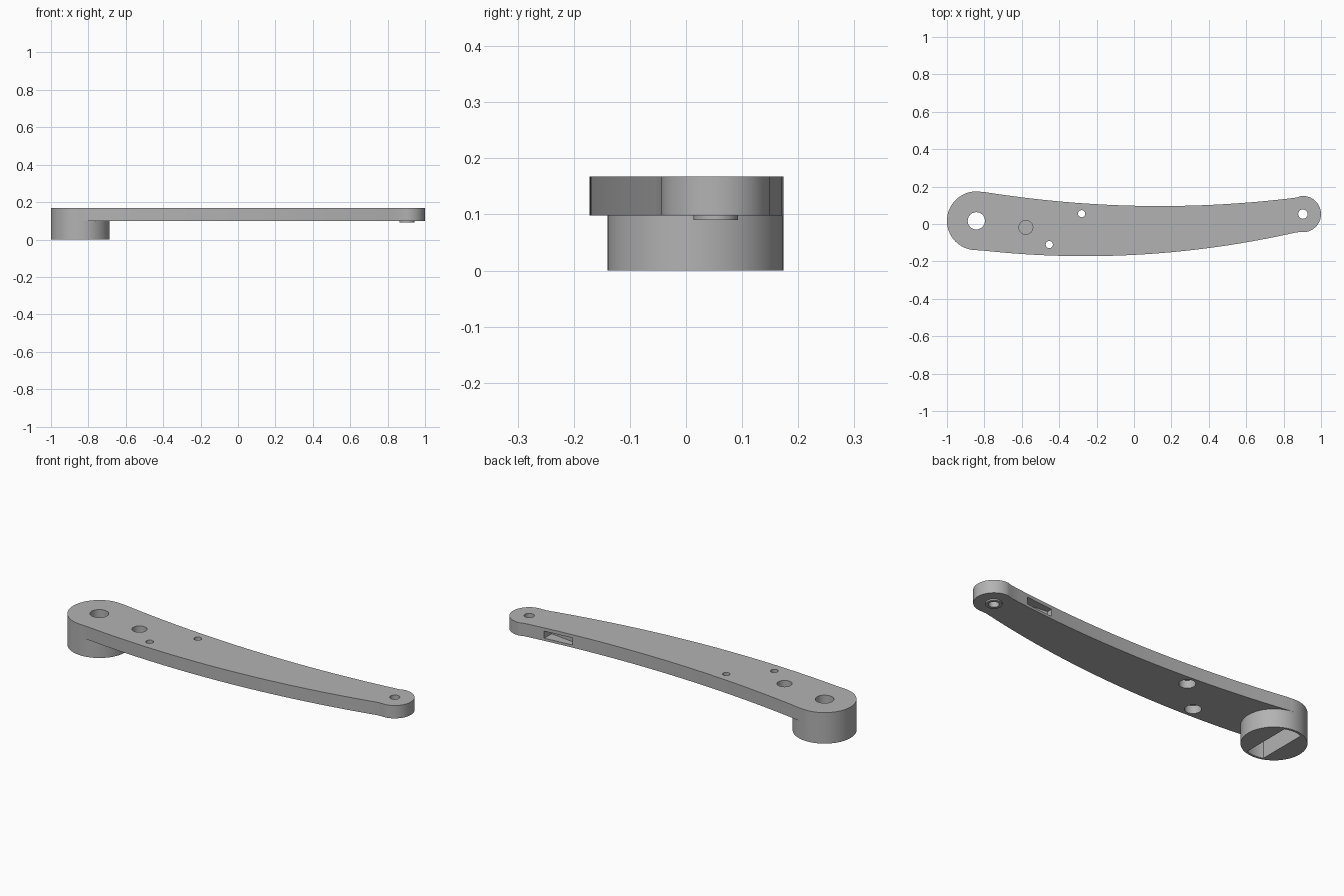
import bpy, bmesh
from math import sin, cos, radians

cube = bpy.data.objects.get("Cube")
if cube:
    bpy.data.objects.remove(cube, do_unlink=True)

HUB, HUB_R = (-0.843, 0.017), 0.157
TIP, TIP_R = (0.903, 0.053), 0.097
BASE, TOP = 0.098, 0.168

grey = bpy.data.materials.new("grey plastic")
grey.use_nodes = True
colour = (0.45, 0.45, 0.45, 1)
grey.diffuse_color = colour
grey.node_tree.nodes["Principled BSDF"].inputs["Base Color"].default_value = colour


def arc(centre, r, start, end, steps):
    angles = [radians(start + (end - start) * i / steps) for i in range(steps + 1)]
    return [(centre[0] + r * cos(a), centre[1] + r * sin(a)) for a in angles]


def prism(name, outline, z0, z1):
    """Closed solid from a counter-clockwise outline."""
    bm = bmesh.new()
    face = bm.faces.new([bm.verts.new((x, y, z0)) for x, y in outline])
    ext = bmesh.ops.extrude_face_region(bm, geom=[face])
    verts = [v for v in ext["geom"] if isinstance(v, bmesh.types.BMVert)]
    bmesh.ops.translate(bm, verts=verts, vec=(0, 0, z1 - z0))
    bmesh.ops.recalc_face_normals(bm, faces=bm.faces)
    mesh = bpy.data.meshes.new(name)
    bm.to_mesh(mesh)
    bm.free()
    mesh.materials.append(grey)
    obj = bpy.data.objects.new(name, mesh)
    bpy.context.collection.objects.link(obj)
    return obj


def cylinder(name, centre, r, z0, z1, steps=64):
    return prism(name, arc(centre, r, 0, 360, steps)[:-1], z0, z1)


def combine(target, other, operation):
    mod = target.modifiers.new(other.name, "BOOLEAN")
    mod.operation, mod.solver, mod.object = operation, "EXACT", other
    bpy.context.view_layer.objects.active = target
    bpy.ops.object.modifier_apply(modifier=mod.name)
    bpy.data.objects.remove(other, do_unlink=True)


# Curved arm outline: bowed lower edge, tip cap, hollow upper edge, hub cap
STEPS = 32
xs = [-0.8 + 1.67 * i / STEPS for i in range(STEPS + 1)]
lower = [(x, -0.172 + 0.1 * (x + 0.26) ** 2) for x in xs]
upper = [(x, 0.096 + 0.085 * (x - 0.14) ** 2) for x in reversed(xs)]
outline = lower + arc(TIP, TIP_R, -95, 95, 32) + upper + arc(HUB, HUB_R, 80, 262, 48)
arm = prism("lever_arm", outline, BASE, TOP)

# Hub below the arm and the thin spacer ring under the tip
combine(arm, cylinder("hub", HUB, HUB_R, 0, TOP, 96), "UNION")
combine(arm, cylinder("tip_spacer", TIP, 0.04, 0.09, 0.11), "UNION")

# Through holes
combine(arm, cylinder("hub_hole", HUB, 0.046, -0.1, 0.3), "DIFFERENCE")
combine(arm, cylinder("tip_hole", TIP, 0.025, -0.1, 0.3), "DIFFERENCE")

# Screw holes, counterbored from below
for i, spot in enumerate([(-0.28, 0.055), (-0.453, -0.11)]):
    combine(arm, cylinder(f"screw_hole_{i}", spot, 0.019, 0, 0.3), "DIFFERENCE")
    combine(arm, cylinder(f"screw_recess_{i}", spot, 0.04, 0, 0.14), "DIFFERENCE")

# Blind hole in the top
combine(arm, cylinder("blind_hole", (-0.578, -0.018), 0.037, 0.12, 0.3), "DIFFERENCE")

# Slot with rounded ends in the underside of the hub
slot = arc(HUB, 0.145, 70, 110, 12) + arc(HUB, 0.145, 250, 290, 12)
combine(arm, prism("hub_slot", slot, -0.1, 0.11), "DIFFERENCE")

# Side pocket in the rear edge near the tip
pocket = [(0.6, 0.2), (0.6, 0.085), (0.76, 0.065), (0.76, 0.2)]
combine(arm, prism("side_pocket", pocket, 0.112, 0.15), "DIFFERENCE")

bpy.ops.object.select_all(action="DESELECT")
arm.select_set(True)
bpy.context.view_layer.objects.active = arm
bpy.ops.object.shade_smooth_by_angle(angle=radians(25))
